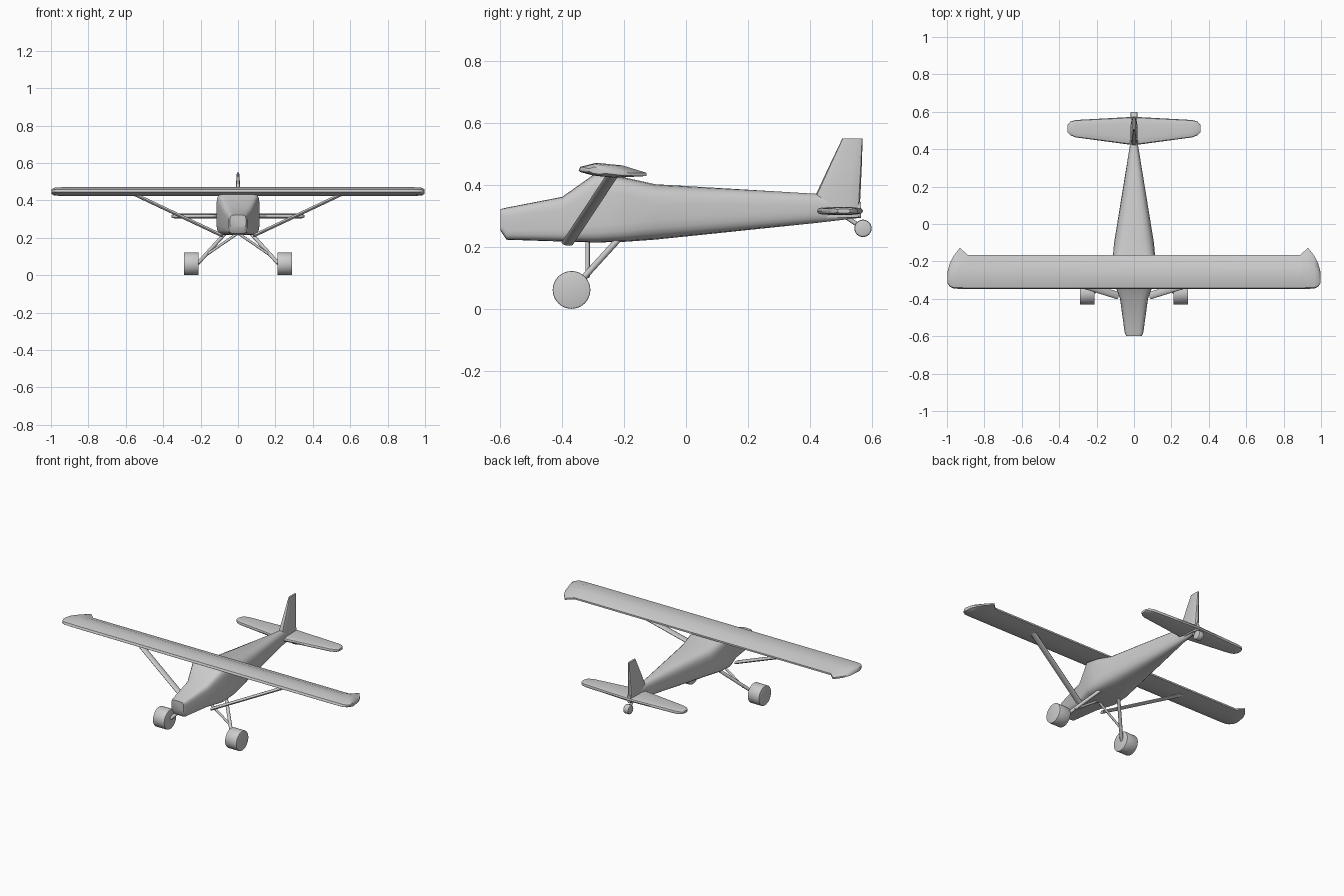
import bpy, bmesh, math
from mathutils import Vector, Matrix

if "Cube" in bpy.data.objects:
    bpy.data.objects.remove(bpy.data.objects["Cube"])


def finish(name, bm, mirror=False, angle=40):
    """Turn a bmesh into a smooth shaded object, optionally mirrored over x = 0."""
    bmesh.ops.recalc_face_normals(bm, faces=bm.faces)
    me = bpy.data.meshes.new(name)
    bm.to_mesh(me)
    bm.free()
    ob = bpy.data.objects.new(name, me)
    bpy.context.collection.objects.link(ob)
    bpy.ops.object.select_all(action='DESELECT')
    ob.select_set(True)
    bpy.context.view_layer.objects.active = ob
    bpy.ops.object.shade_smooth_by_angle(angle=math.radians(angle))
    if mirror:
        ob.modifiers.new("mirror", 'MIRROR')
    return ob


def loft(name, rings, angle=40):
    """Skin a row of equal-sized closed rings and cap both ends."""
    bm = bmesh.new()
    rows = [[bm.verts.new(p) for p in ring] for ring in rings]
    n = len(rows[0])
    for a, b in zip(rows, rows[1:]):
        for i in range(n):
            j = (i + 1) % n
            bm.faces.new((a[i], a[j], b[j], b[i]))
    bm.faces.new(rows[0])
    bm.faces.new(rows[-1])
    return finish(name, bm, angle=angle)


def both_sides(sections):
    """Right-hand span sections, continued to the left tip."""
    return [(-s[0],) + s[1:] for s in reversed(sections)] + sections


def strut(name, a, b, rx, ry, mirror=True):
    """Oval rod from a to b; ry is the fore-and-aft radius."""
    a, b = Vector(a), Vector(b)
    d = (b - a).normalized()
    fore = Vector((0, 1, 0)) - d * d.y
    fore.normalize()
    side = d.cross(fore)
    ring = [side * rx * math.cos(t) + fore * ry * math.sin(t)
            for t in (2 * math.pi * k / 12 for k in range(12))]
    ob = loft(name, [[a + p for p in ring], [b + p for p in ring]])
    if mirror:
        ob.modifiers.new("mirror", 'MIRROR')
    return ob


def wheel(name, centre, radius, width, mirror, bevel):
    bm = bmesh.new()
    m = Matrix.Translation(centre) @ Matrix.Rotation(math.pi / 2, 4, 'Y')
    bmesh.ops.create_cone(bm, cap_ends=True, segments=32, radius1=radius,
                          radius2=radius, depth=width, matrix=m)
    rims = [e for e in bm.edges if any(len(f.verts) > 4 for f in e.link_faces)]
    bmesh.ops.bevel(bm, geom=rims, offset=bevel, segments=2, profile=0.5, affect='EDGES')
    return finish(name, bm, mirror)


# Fuselage: y, half width, bottom, top, squareness
def body_ring(y, w, zb, zt, n, count=24):
    pts = []
    for k in range(count):
        t = 2 * math.pi * (k + 0.5) / count
        c, s = math.cos(t), math.sin(t)
        pts.append((w * math.copysign(abs(c) ** (2 / n), c), y,
                    (zb + zt) / 2 + (zt - zb) / 2 * math.copysign(abs(s) ** (2 / n), s)))
    return pts


stations = [(-0.60, 0.042, 0.253, 0.322, 5), (-0.58, 0.050, 0.223, 0.327, 5),
            (-0.40, 0.075, 0.217, 0.362, 5), (-0.29, 0.115, 0.214, 0.440, 6),
            (-0.20, 0.116, 0.216, 0.425, 5), (-0.10, 0.107, 0.223, 0.403, 3.5),
            (0.42, 0.022, 0.277, 0.372, 2.6), (0.565, 0.012, 0.294, 0.345, 2.5)]
loft("fuselage", [body_ring(*s) for s in stations])

# Wing: x, leading edge, trailing edge, thickness factor
airfoil = [(0, 0.446), (0.03, 0.459), (0.3, 0.471), (0.65, 0.463), (1, 0.439),
           (1, 0.429), (0.6, 0.424), (0.25, 0.431), (0.03, 0.442)]
wing_spans = [(0.89, -0.347, -0.165, 1), (0.93, -0.347, -0.127, 1),
              (0.965, -0.345, -0.17, 0.95), (0.985, -0.335, -0.21, 0.85),
              (0.998, -0.315, -0.26, 0.5)]
loft("wing", [[(x, le + t * (te - le), 0.446 + (z - 0.446) * k) for t, z in airfoil]
              for x, le, te, k in both_sides(wing_spans)])

# Tailplane: x, front, back, half thickness
tail_spans = [(0.02, 0.424, 0.572, 0.013), (0.31, 0.463, 0.556, 0.013),
              (0.34, 0.474, 0.548, 0.012), (0.355, 0.49, 0.53, 0.007)]
oval = [(0.5 - 0.5 * math.copysign(abs(math.cos(t)) ** 0.8, math.cos(t)),
         math.copysign(abs(math.sin(t)) ** 0.5, math.sin(t)))
        for t in (2 * math.pi * k / 16 for k in range(16))]
loft("tailplane", [[(x, a + u * (b - a), 0.316 + h * v) for u, v in oval]
                   for x, a, b, h in both_sides(tail_spans)])

# Fin and rudder: z, front, back, half thickness
fin_levels = [(0.295, 0.42, 0.560, 0.018), (0.37, 0.42, 0.564, 0.019),
              (0.46, 0.462, 0.568, 0.013), (0.55, 0.505, 0.571, 0.006)]
loft("fin", [[(h * v, a + u * (b - a), z) for u, v in oval] for z, a, b, h in fin_levels])

# Wing struts
strut("wing_strut", (0.56, -0.235, 0.436), (0.085, -0.383, 0.212), 0.009, 0.02)

# Landing gear
strut("gear_leg", (0.065, -0.215, 0.228), (0.215, -0.365, 0.063), 0.010, 0.010)
strut("gear_brace", (0.0, -0.318, 0.225), (0.175, -0.318, 0.105), 0.007, 0.007)
wheel("main_wheel", (0.25, -0.37, 0.061), 0.061, 0.08, True, 0.004)

# Tail wheel
strut("tail_wheel_leg", (0, 0.515, 0.298), (0, 0.572, 0.26), 0.007, 0.007, False)
wheel("tail_wheel", (0, 0.572, 0.26), 0.028, 0.036, False, 0.006)
